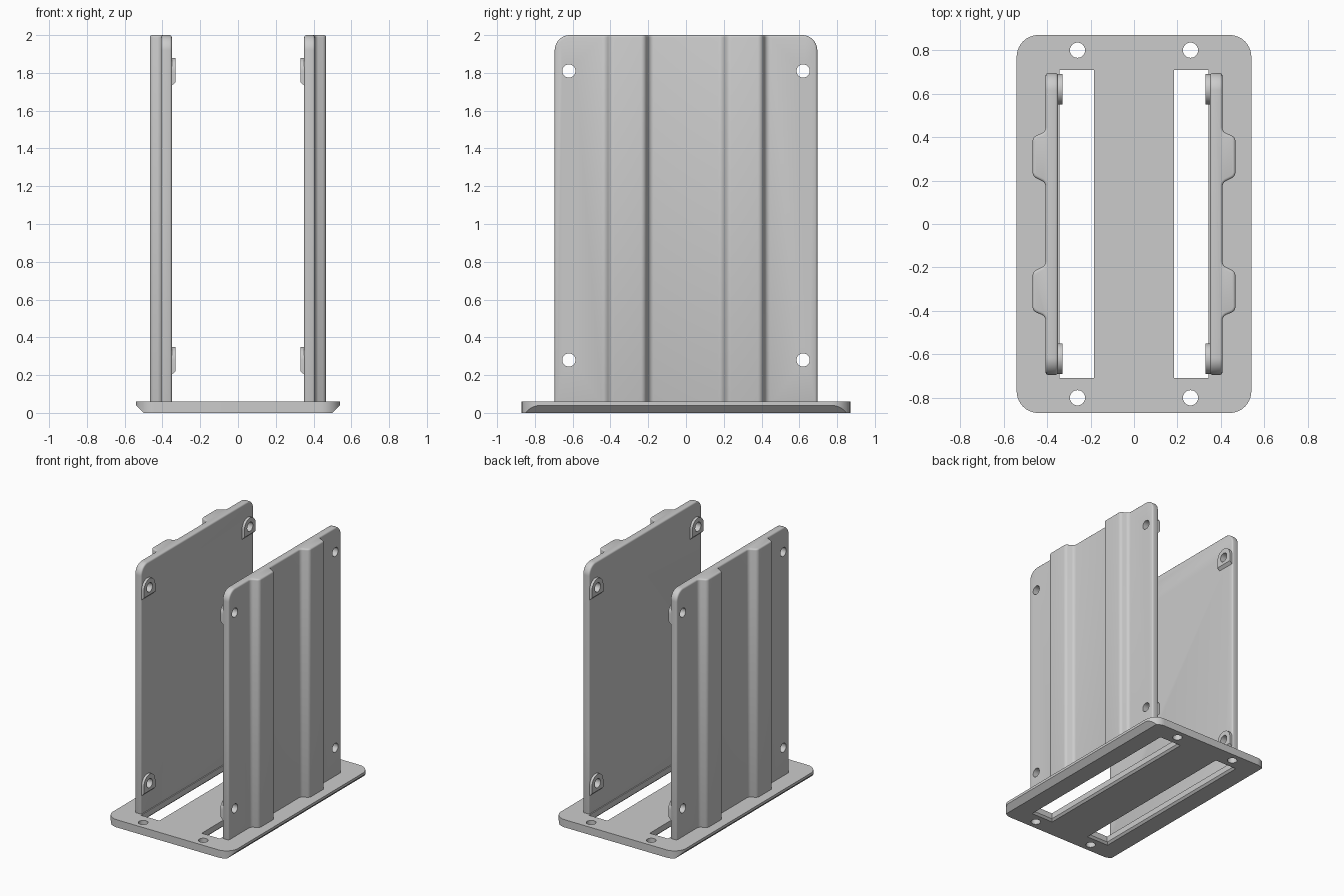
import bpy, bmesh, math
from mathutils import Vector

old = bpy.data.objects.get("Cube")
if old:
    bpy.data.objects.remove(old, do_unlink=True)

grey = bpy.data.materials.new("light_grey")
grey.use_nodes = True
tone = (0.6, 0.6, 0.6, 1)
grey.diffuse_color = tone
grey.node_tree.nodes["Principled BSDF"].inputs["Base Color"].default_value = tone


def fillet(corners, steps=6):
    """Outline from (u, v, radius) corners, rounded where radius > 0."""
    out = []
    for i, (u, v, r) in enumerate(corners):
        p = Vector((u, v))
        if r == 0:
            out.append(p)
            continue
        a = (Vector(corners[i - 1][:2]) - p).normalized()
        b = (Vector(corners[(i + 1) % len(corners)][:2]) - p).normalized()
        half = a.angle(b) / 2
        start, end = p + a * r / math.tan(half), p + b * r / math.tan(half)
        centre = p + (a + b).normalized() * r / math.sin(half)
        for k in range(steps + 1):
            d = (start - centre).lerp(end - centre, k / steps)
            out.append(centre + d.normalized() * r)
    return out


def circle(u, v, r, n=32):
    return [Vector((u + r * math.cos(2 * math.pi * k / n),
                    v + r * math.sin(2 * math.pi * k / n))) for k in range(n)]


def rect(u0, u1, v0, v1):
    return [Vector(p) for p in ((u0, v0), (u1, v0), (u1, v1), (u0, v1))]


def loft(name, outline_a, outline_b, axis, a, b):
    """Solid between two outlines at positions a and b along an axis."""
    place = {"x": lambda p, t: (t, p[0], p[1]),
             "y": lambda p, t: (p[0], t, p[1]),
             "z": lambda p, t: (p[0], p[1], t)}[axis]
    bm = bmesh.new()
    low = [bm.verts.new(place(p, a)) for p in outline_a]
    high = [bm.verts.new(place(p, b)) for p in outline_b]
    bm.faces.new(low)
    bm.faces.new(high)
    for i in range(len(low)):
        bm.faces.new((low[i - 1], low[i], high[i], high[i - 1]))
    bmesh.ops.recalc_face_normals(bm, faces=bm.faces)
    mesh = bpy.data.meshes.new(name)
    bm.to_mesh(mesh)
    bm.free()
    mesh.materials.append(grey)
    obj = bpy.data.objects.new(name, mesh)
    bpy.context.collection.objects.link(obj)
    return obj


def prism(name, outline, axis, a, b):
    return loft(name, outline, outline, axis, a, b)


def select(obj):
    bpy.ops.object.select_all(action="DESELECT")
    obj.select_set(True)
    bpy.context.view_layer.objects.active = obj


def combine(obj, tool, operation="DIFFERENCE"):
    mod = obj.modifiers.new("combine", "BOOLEAN")
    mod.operation, mod.solver, mod.object = operation, "EXACT", tool
    select(obj)
    bpy.ops.object.modifier_apply(modifier=mod.name)
    bpy.data.objects.remove(tool, do_unlink=True)


def smooth(obj):
    select(obj)
    bpy.ops.object.shade_smooth_by_angle(angle=math.radians(35))


# Base plate with chamfered long sides, slots and screw holes
W, L, T = 0.54, 0.87, 0.06
base = prism("base_plate", fillet([(-W, -L, 0.1), (W, -L, 0.1),
                                   (W, L, 0.1), (-W, L, 0.1)], 10), "z", 0, T)
for s in (1, -1):
    wedge = [Vector((s * u, v)) for u, v in ((0.49, -0.01), (0.56, -0.01), (0.56, 0.06))]
    combine(base, prism("cutter", wedge, "y", -1, 1))
    x0, x1 = sorted((s * 0.183, s * 0.342))
    combine(base, prism("cutter", rect(x0, x1, -0.71, 0.71), "z", -0.1, 0.2))
    combine(base, loft("cutter", rect(x0 - 0.02, x1 + 0.02, -0.73, 0.73),
                       rect(x0, x1, -0.71, 0.71), "z", -0.005, 0.015))
    for y in (-0.8, 0.8):
        combine(base, prism("cutter", circle(s * 0.26, y, 0.035), "z", -0.1, 0.2))
smooth(base)

# Side walls: ribbed profile trimmed to rounded top corners
IN, OUT, RIB = 0.35, 0.407, 0.467
half_rib = [(OUT, 0.19, 0.03), (RIB, 0.22, 0.03), (RIB, 0.4, 0.03), (OUT, 0.425, 0.03)]
outer = [(x, -y, r) for x, y, r in reversed(half_rib)] + half_rib
profile = [(IN, -0.695, 0), (OUT, -0.695, 0)] + []
corners = [(IN, -0.695, 0), (OUT, -0.695, 0), *outer, (OUT, 0.695, 0), (IN, 0.695, 0)]
trim = fillet([(-0.695, 0.03, 0), (0.695, 0.03, 0), (0.695, 2, 0.08), (-0.695, 2, 0.08)], 10)

for s, side in ((1, "left"), (-1, "right")):
    wall = prism(side + "_wall", fillet([(s * x, y, r) for x, y, r in corners]), "z", 0.02, 2.1)
    # Slightly oversize in depth so only the silhouette is trimmed
    combine(wall, prism("cutter", trim, "x", s * 0.3, s * 0.5), "INTERSECT")
    bevel = wall.modifiers.new("soft_edges", "BEVEL")
    bevel.width, bevel.segments = 0.012, 3
    bevel.limit_method, bevel.angle_limit = "ANGLE", math.radians(50)
    bevel.use_clamp_overlap = False
    select(wall)
    bpy.ops.object.modifier_apply(modifier=bevel.name)

    # Mounting pads on the inner face, drilled through with the wall
    for level, z in (("lower", 0.28), ("upper", 1.81)):
        for end, y in (("front", -0.62), ("back", 0.62)):
            arch = [Vector((y + 0.07 * math.cos(math.pi * k / 16),
                            z + 0.07 * math.sin(math.pi * k / 16))) for k in range(17)]
            foot = [Vector((y - 0.07, z - 0.08)), Vector((y + 0.07, z - 0.08))]
            short = [p + Vector((0, 0.022)) for p in foot]
            pad = loft("_".join((side, level, end, "pad")), arch + foot, arch + short,
                       "x", s * (IN + 0.003), s * 0.33)
            for part in (wall, pad):
                combine(part, prism("cutter", circle(y, z, 0.035), "x", s * 0.25, s * 0.6))
            smooth(pad)
    smooth(wall)
